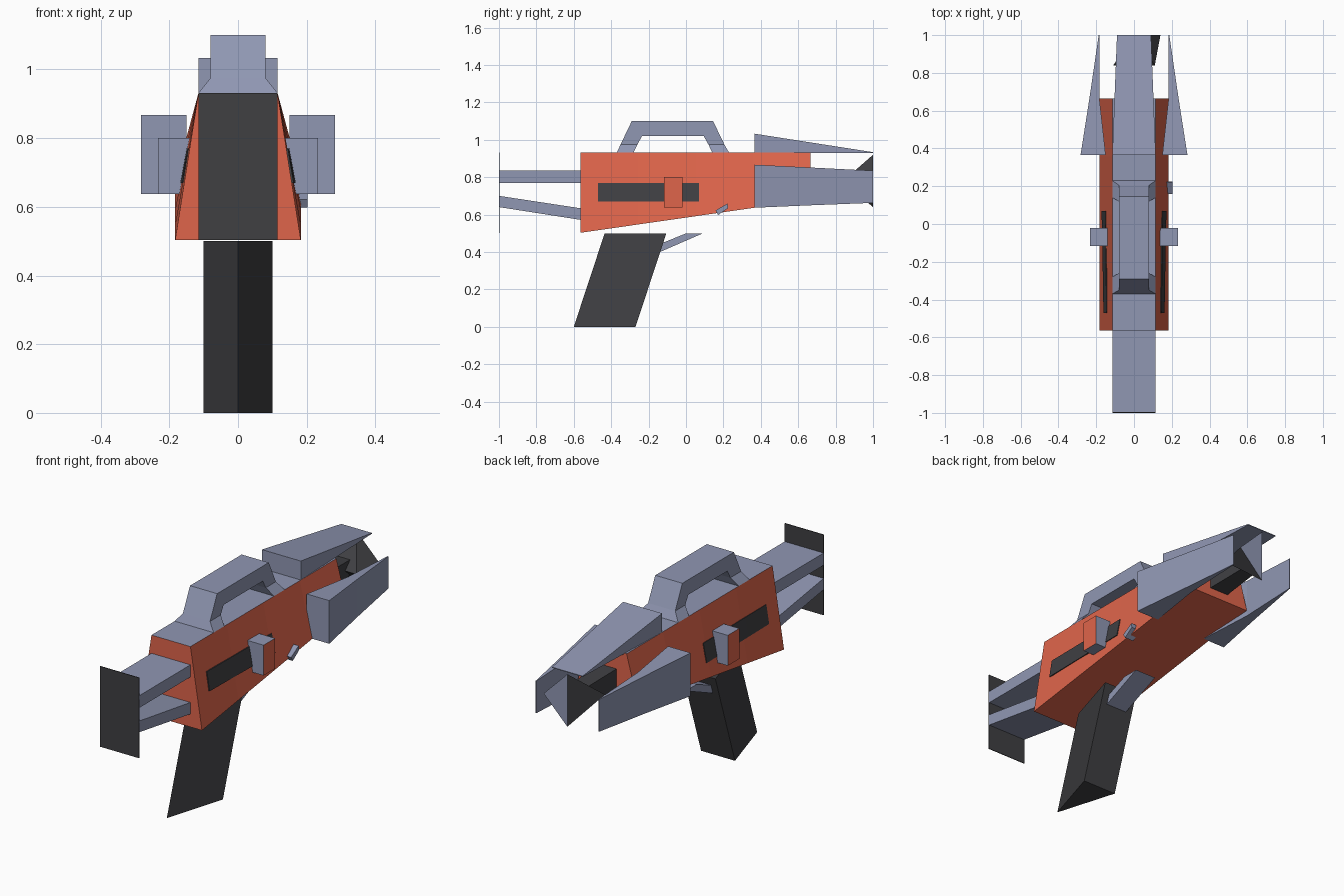
import bpy, bmesh
from mathutils import Vector

if "Cube" in bpy.data.objects:
    bpy.data.objects.remove(bpy.data.objects["Cube"])


def mat(name, rgb):
    m = bpy.data.materials.new(name)
    m.diffuse_color = (*rgb, 1)
    m.use_nodes = True
    m.node_tree.nodes["Principled BSDF"].inputs["Base Color"].default_value = m.diffuse_color
    return m


ORANGE = mat("orange", (0.74, 0.13, 0.07))
BLUE = mat("blue_grey", (0.28, 0.31, 0.45))
BLACK = mat("charcoal", (0.05, 0.05, 0.055))


def finish(name, bm, mats, rule=None):
    bmesh.ops.recalc_face_normals(bm, faces=bm.faces[:])
    if rule:
        for f in bm.faces:
            f.material_index = 1 if rule(f) else 0
    me = bpy.data.meshes.new(name)
    bm.to_mesh(me)
    bm.free()
    for m in mats:
        me.materials.append(m)
    ob = bpy.data.objects.new(name, me)
    bpy.context.collection.objects.link(ob)
    return ob


def loft(name, rings, mats, rule=None):
    """Skin a list of equal-length rings and cap both ends."""
    bm = bmesh.new()
    vs = [[bm.verts.new(p) for p in r] for r in rings]
    n = len(rings[0])
    for a, b in zip(vs, vs[1:]):
        for i in range(n):
            j = (i + 1) % n
            bm.faces.new((a[i], a[j], b[j], b[i]))
    bm.faces.new(vs[0])
    bm.faces.new(vs[-1])
    return finish(name, bm, mats, rule)


def prism(name, profile, x0, x1, mats, rule=None):
    """Extrude a (y, z) profile across x."""
    return loft(name, [[(x, y, z) for y, z in profile] for x in (x0, x1)], mats, rule)


def rect(y, x0, x1, z0, z1):
    return [(x0, y, z0), (x1, y, z0), (x1, y, z1), (x0, y, z1)]


# body shell: narrow blue top, wider orange bottom that rises to the rear
Y0, Y1, TOP = -0.565, 0.665, 0.932


def floor_z(y):
    return 0.503 + (y - Y0) / (Y1 - Y0) * 0.177


def side_x(y, z):
    return 0.115 + 0.068 * (TOP - z) / (TOP - floor_z(y))


rings = []
for i in range(5):
    y = Y0 + (Y1 - Y0) * i / 4
    b = floor_z(y)
    rings.append([(-0.183, y, b), (0.183, y, b), (0.115, y, TOP), (-0.115, y, TOP)])
loft("body", rings, [ORANGE, BLUE], lambda f: f.normal.z > 0.95)

# stock: butt plate and two struts
loft("butt_plate", [rect(-1.0, -0.115, 0.115, 0.503, TOP),
                    rect(-0.996, -0.115, 0.115, 0.503, TOP)], [BLACK])
prism("upper_strut", [(-0.997, 0.77), (-0.55, 0.77), (-0.55, 0.835), (-0.997, 0.835)],
      -0.115, 0.115, [BLUE])
prism("lower_strut", [(-0.997, 0.64), (-0.55, 0.57), (-0.55, 0.632), (-0.997, 0.70)],
      -0.115, 0.115, [BLUE])

# grip: slanted triangular column with the edge toward the stock
loft("grip", [[(0, -0.60 + s, z), (0.1, -0.27 + s, z), (-0.1, -0.27 + s, z)]
              for s, z in ((0, 0), (0.165, 0.5))], [BLACK])

# trigger guard
prism("trigger_guard", [(0.0, 0.50), (0.09, 0.50), (-0.14, 0.40), (-0.27, 0.335), (-0.25, 0.40),
                        (-0.13, 0.447)], -0.062, 0.062, [BLUE])

# carry handle: one loft swept along the arch, feet flaring at the bottom
arch = []
for w, outer, inner in ((0.115, (-0.37, TOP), (-0.28, TOP)),
                        (0.08, (-0.35, 0.975), (-0.26, 0.975)),
                        (0.08, (-0.29, 1.10), (-0.235, 1.02)),
                        (0.08, (0.145, 1.10), (0.095, 1.02)),
                        (0.08, (0.205, 0.975), (0.12, 0.975)),
                        (0.115, (0.23, TOP), (0.14, TOP))):
    arch.append([(-w, *outer), (w, *outer), (w, *inner), (-w, *inner)])
loft("carry_handle", arch, [BLUE])

# top fin wedge
loft("top_fin", [rect(0.365, -0.115, 0.115, 0.93, 1.033),
                 rect(1.0, -0.09, 0.09, 0.93, 0.934)], [BLUE])

for s, tag in ((1, "right"), (-1, "left")):
    # tapering side fins
    loft(tag + "_fin", [rect(0.365, s * 0.15, s * 0.283, 0.637, 0.867),
                        rect(0.665, s * 0.183, s * 0.236, 0.65, 0.852),
                        rect(1.0, s * 0.183, s * 0.187, 0.663, 0.835)], [BLUE])
    # dark slot lying on the body side
    slot = []
    for i in range(4):
        y = -0.47 + 0.54 * i / 3
        slot.append([(s * (side_x(y, z) + d), y, z)
                     for z, d in ((0.67, -0.003), (0.67, 0.004), (0.77, 0.004), (0.77, -0.003))])
    loft(tag + "_slot", slot, [BLACK])
    # sliding knob with an orange outer face
    loft(tag + "_knob", [rect(-0.117, s * 0.12, s * 0.233, 0.638, 0.80),
                         rect(-0.02, s * 0.12, s * 0.233, 0.638, 0.80)],
         [BLUE, ORANGE], lambda f: abs(f.normal.x) > 0.9)

# small lever on the right side only
prism("lever", [(0.158, 0.622), (0.172, 0.598), (0.225, 0.635), (0.222, 0.66)], 0.15, 0.203, [BLUE])

# faceted muzzle with a blue end face, on a dark core
bm = bmesh.new()
for p in ((0, 1, 0.92), (0, 1, 0.64), (0.14, 1, 0.78), (-0.11, 0.84, 0.78), (0.11, 0.84, 0.78)):
    bm.verts.new(p)
bmesh.ops.convex_hull(bm, input=bm.verts[:])
finish("muzzle", bm, [BLACK, BLUE], lambda f: f.normal.y > 0.95)
loft("muzzle_core", [rect(0.6, -0.06, 0.06, 0.72, 0.84),
                     rect(0.9, -0.04, 0.04, 0.74, 0.82)], [BLACK])
